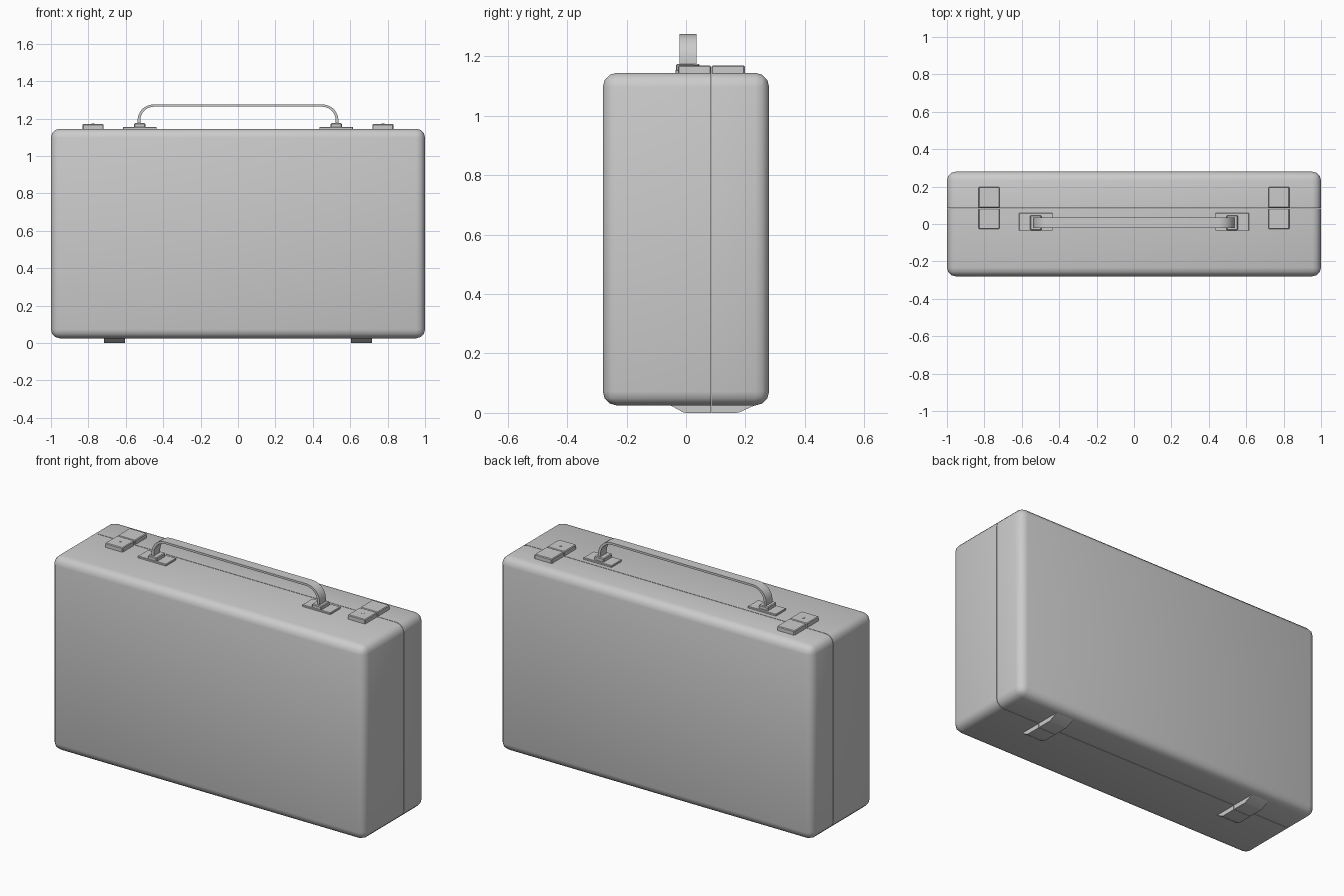
import bpy, bmesh, math
from mathutils import Vector

if "Cube" in bpy.data.objects:
    bpy.data.objects.remove(bpy.data.objects["Cube"])

SEAM = 0.085   # y of the line where the two shells meet


def finish(bm, name, angle=30):
    bmesh.ops.recalc_face_normals(bm, faces=bm.faces)
    me = bpy.data.meshes.new(name)
    bm.to_mesh(me)
    bm.free()
    ob = bpy.data.objects.new(name, me)
    bpy.context.collection.objects.link(ob)
    bpy.ops.object.select_all(action='DESELECT')
    ob.select_set(True)
    bpy.context.view_layer.objects.active = ob
    bpy.ops.object.shade_smooth_by_angle(angle=math.radians(angle))
    return ob


def box_bm(lo, hi, bevel=0.0, segs=1):
    bm = bmesh.new()
    bmesh.ops.create_cube(bm, size=1)
    lo, hi = Vector(lo), Vector(hi)
    for v in bm.verts:
        v.co = Vector([(lo[i] + hi[i]) / 2 + v.co[i] * (hi[i] - lo[i]) for i in range(3)])
    if bevel:
        bmesh.ops.bevel(bm, geom=bm.edges[:], offset=bevel, segments=segs,
                        profile=0.5, affect='EDGES')
    return bm


def cut(bm, y, keep_front):
    # slice at a y plane, keep one side and cap it
    bmesh.ops.bisect_plane(bm, geom=bm.verts[:] + bm.edges[:] + bm.faces[:],
                           plane_co=(0, y, 0), plane_no=(0, 1, 0),
                           clear_outer=keep_front, clear_inner=not keep_front)
    bmesh.ops.holes_fill(bm, edges=[e for e in bm.edges if e.is_boundary])


def extrude_profile(name, pts, axis, a, b, angle=30):
    # pts are (y, z) for axis X, or (x, z) for axis Y
    bm = bmesh.new()
    mk = (lambda p: (a, p[0], p[1])) if axis == 'X' else (lambda p: (p[0], a, p[1]))
    face = bm.faces.new([bm.verts.new(mk(p)) for p in pts])
    ext = bmesh.ops.extrude_face_region(bm, geom=[face])
    d = Vector((b - a, 0, 0)) if axis == 'X' else Vector((0, b - a, 0))
    bmesh.ops.translate(bm, vec=d, verts=[v for v in ext['geom'] if isinstance(v, bmesh.types.BMVert)])
    return finish(bm, name, angle)


# case shells: one rounded box split at the seam with a fine gap
for name, front in (("front_shell", True), ("back_shell", False)):
    bm = box_bm((-1, -0.28, 0.025), (1, 0.28, 1.145), 0.047, 3)
    cut(bm, SEAM - 0.0015 if front else SEAM + 0.0015, front)
    finish(bm, name, 40)

for s, side in ((-1, "left"), (1, "right")):
    # latch in two leaves
    x = 0.775 * s
    for part, y0, y1 in (("latch_body", -0.027, SEAM - 0.001), ("latch_hasp", SEAM + 0.001, 0.198)):
        finish(box_bm((x - 0.056, y0, 1.14), (x + 0.056, y1, 1.17), 0.004), f"{side}_{part}")
    # latch lock disc
    bm = bmesh.new()
    bmesh.ops.create_cone(bm, cap_ends=True, segments=12, radius1=0.008, radius2=0.008, depth=0.006)
    bmesh.ops.translate(bm, vec=(x, 0.035, 1.169), verts=bm.verts)
    finish(bm, f"{side}_lock")

    # handle mount plate and its raised block
    x = 0.525 * s
    finish(box_bm((x - 0.09, -0.036, 1.14), (x + 0.09, 0.058, 1.155), 0.002), f"{side}_handle_plate")
    finish(box_bm((x - 0.03, -0.034, 1.15), (x + 0.03, 0.046, 1.175), 0.004), f"{side}_handle_block")

    # hinge foot under the case, tapering down to the ground
    x = 0.66 * s
    for part, pts in (("front", [(-0.055, 0.027), (-0.01, 0.002), (0, 0), (SEAM - .001, 0), (SEAM - .001, 0.027)]),
                      ("back", [(SEAM + .001, 0.027), (SEAM + .001, 0), (0.17, 0), (0.18, 0.002), (0.235, 0.027)])):
        extrude_profile(f"{side}_{part}_hinge_foot", pts, 'X', x - 0.056, x + 0.056)

# handle: flat strap with rounded corners
def strap(half, top, r, n=7):
    right = [(half, 1.165)] + [(half - r + r * math.cos(t), top - r + r * math.sin(t))
                               for t in (math.pi / 2 * i / n for i in range(n + 1))]
    return right + [(-px, pz) for px, pz in reversed(right)]


outer, inner = strap(0.537, 1.275, 0.085), strap(0.522, 1.263, 0.072)
extrude_profile("handle", outer + inner[::-1], 'Y', -0.022, 0.035)
